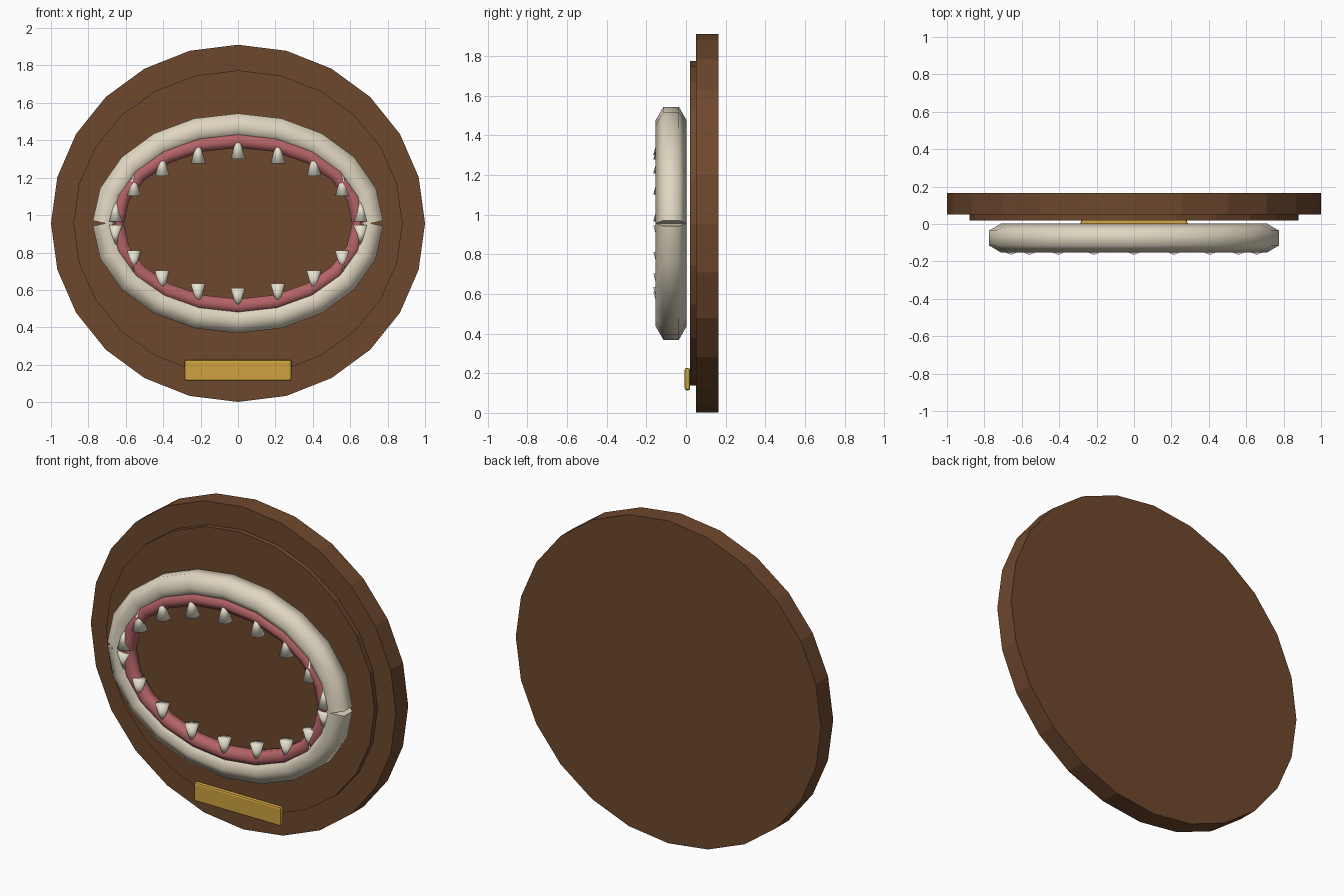
import bpy, bmesh, math
from mathutils import Vector, Matrix

if "Cube" in bpy.data.objects:
    bpy.data.objects.remove(bpy.data.objects["Cube"])

CZ = 0.956  # height of the plaque centre


def material(name, rgb):
    m = bpy.data.materials.new(name)
    m.diffuse_color = (*rgb, 1)
    m.use_nodes = True
    m.node_tree.nodes["Principled BSDF"].inputs["Base Color"].default_value = m.diffuse_color
    return m


wood = material("brown wood", (0.155, 0.064, 0.026))
bone = material("pale bone", (0.74, 0.67, 0.53))
gum = material("pink gum", (0.46, 0.125, 0.135))
enamel = material("tooth enamel", (0.80, 0.76, 0.63))
brass = material("brass", (0.62, 0.36, 0.05))


def finish(bm, name, mat, smooth=False):
    bmesh.ops.recalc_face_normals(bm, faces=bm.faces)
    for f in bm.faces:
        f.smooth = smooth
    me = bpy.data.meshes.new(name)
    bm.to_mesh(me)
    bm.free()
    me.materials.append(mat)
    ob = bpy.data.objects.new(name, me)
    bpy.context.collection.objects.link(ob)
    return ob


def disc(name, rx, rz, y0, y1, sides=24):
    """Flat oval board between two depths."""
    bm = bmesh.new()
    bmesh.ops.create_cone(bm, cap_ends=True, segments=sides, radius1=1, radius2=1, depth=1)
    place = (Matrix.Translation((0, (y0 + y1) / 2, CZ))
             @ Matrix.Diagonal((rx, y1 - y0, rz, 1))
             @ Matrix.Rotation(math.pi / 2, 4, 'X'))
    bmesh.ops.transform(bm, matrix=place, verts=bm.verts)
    return finish(bm, name, wood)


def arch(name, side, rx, rz, y, r, mat, steps=10):
    """Six-sided tube swept along half an oval; side is 1 for upper, -1 for lower."""
    path = [Vector((rx * math.cos(math.pi * i / steps), y,
                    CZ + side * rz * math.sin(math.pi * i / steps)))
            for i in range(steps + 1)]
    bm = bmesh.new()
    rings = []
    for i, p in enumerate(path):
        a, b = path[max(i - 1, 0)], path[min(i + 1, steps)]
        t = (b - a).normalized()
        out = Vector((t.z, 0, -t.x)) * side
        rings.append([bm.verts.new(p + Vector((0, r * math.cos(k * math.pi / 3), 0))
                                   + out * r * math.sin(k * math.pi / 3))
                      for k in range(6)])
    for a, b in zip(rings, rings[1:]):
        for k in range(6):
            bm.faces.new((a[k], a[(k + 1) % 6], b[(k + 1) % 6], b[k]))
    caps = [bm.faces.new(rings[0]), bm.faces.new(rings[-1])]
    ob = finish(bm, name, mat, True)
    for i in (-1, -2):
        ob.data.polygons[i].use_smooth = False
    return ob


def teeth(name, side):
    """Row of nine cones, points set in the gum and wide ends facing the opening."""
    bm = bmesh.new()
    h = 0.14
    for i in range(1, 10):
        a = math.pi * i / 10
        x, z = 0.69 * math.cos(a), CZ + side * (0.485 * math.sin(a) - h / 2)
        m = Matrix.Translation((x, -0.125, z))
        if side < 0:
            m = m @ Matrix.Rotation(math.pi, 4, 'X')
        bmesh.ops.create_cone(bm, cap_ends=True, cap_tris=True, segments=8,
                              radius1=0.04, radius2=0.0, depth=h, matrix=m)
    bmesh.ops.remove_doubles(bm, verts=bm.verts, dist=0.0005)
    return finish(bm, name, enamel, True)


# Mounting board and its raised front panel
disc("plaque_board", 1.0, 0.955, 0.05, 0.165)
disc("plaque_front_panel", 0.88, 0.818, 0.02, 0.05)

# Upper and lower jaws, gums and teeth
for label, side in (("upper", 1), ("lower", -1)):
    arch(label + "_jaw", side, 0.71, 0.52, -0.075, 0.078, bone)
    arch(label + "_gum", side, 0.65, 0.443, -0.10, 0.045, gum)
    teeth(label + "_teeth", side)

# Name plate with softened edges
bm = bmesh.new()
bmesh.ops.create_cube(bm, size=1, matrix=Matrix.Translation((0, 0.007, 0.17))
                      @ Matrix.Diagonal((0.57, 0.028, 0.112, 1)))
bmesh.ops.bevel(bm, geom=bm.edges[:], offset=0.01, segments=2, profile=0.5, affect='EDGES')
finish(bm, "brass_plate", brass)
